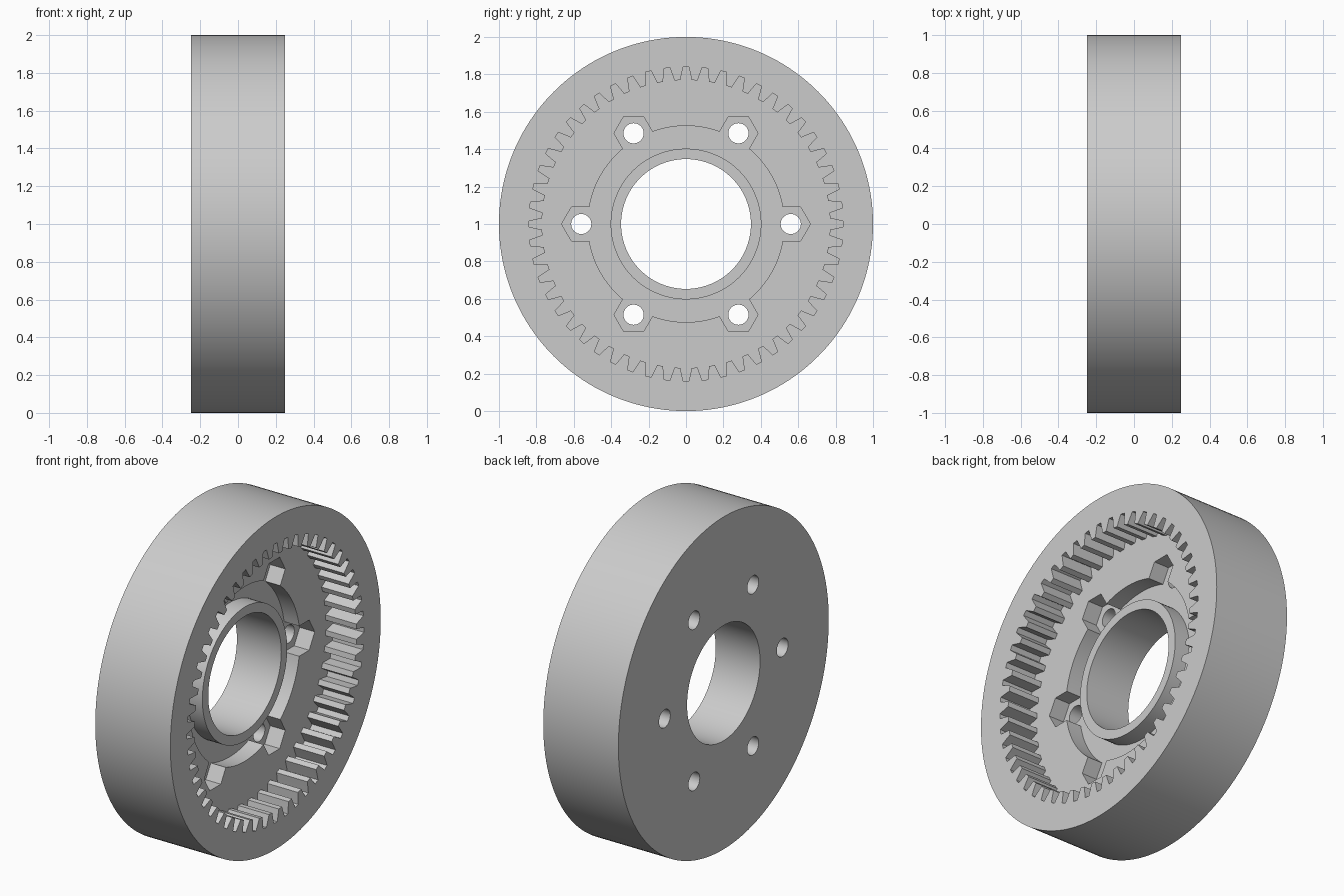
import bpy, bmesh
from math import pi, sin, cos, asin, sqrt, radians

cube = bpy.data.objects.get("Cube")
if cube:
    bpy.data.objects.remove(cube, do_unlink=True)

# Main sizes: the axle runs along x, open face towards +x
BACK, POCKET, FLOOR, FRONT = -0.25, -0.055, 0.045, 0.25
OUTER, BORE, HUB, RECESS = 1.0, 0.347, 0.403, 0.525
BOLT_CIRCLE, BOLT_R, NUT_R = 0.56, 0.054, 0.105
TEETH, TOOTH_IN, TOOTH_OUT = 52, 0.77, 0.84


def circle(r, n, cy=0.0, cz=0.0):
    return [(cy + r * cos(2 * pi * i / n), cz + r * sin(2 * pi * i / n)) for i in range(n)]


def gear_outline():
    """Inward facing straight teeth, with a gap centred on the top."""
    pitch = 2 * pi / TEETH
    middle = (TOOTH_IN + TOOTH_OUT) / 2
    flank = [(TOOTH_IN, -0.33), (middle, -0.24), (TOOTH_OUT, -0.15)]
    gap = flank + [(r, -a) for r, a in reversed(flank)]
    return [(r * cos((i + a) * pitch), r * sin((i + a) * pitch))
            for i in range(TEETH) for r, a in gap]


def recess_outline():
    """Round recess joined with six hexagonal nut pockets."""
    h = NUT_R * sin(pi / 3)
    side = BOLT_CIRCLE + NUT_R / 2
    start = asin(h / RECESS)
    sweep = pi / 3 - 2 * start
    sector = [(side, -h), (BOLT_CIRCLE + NUT_R, 0), (side, h)]
    steps = 12
    for i in range(steps + 1):
        a = start + sweep * i / steps
        sector.append((RECESS * cos(a), RECESS * sin(a)))
    points = []
    for k in range(6):
        c, s = cos(k * pi / 3), sin(k * pi / 3)
        points += [(y * c - z * s, y * s + z * c) for y, z in sector]
    return points


bm = bmesh.new()


def wall(outline, x0, x1):
    """Wall along an outline; returns its edge loops at x0 and x1."""
    rings = [[bm.verts.new((x, y, z + 1)) for y, z in outline] for x in (x0, x1)]
    n = len(outline)
    for i in range(n):
        j = (i + 1) % n
        bm.faces.new((rings[0][i], rings[0][j], rings[1][j], rings[1][i]))
    return [[bm.edges.get((r[i], r[(i + 1) % n])) for i in range(n)] for r in rings]


def cap(*loops):
    """Flat face bounded by one outer loop and any holes."""
    bmesh.ops.triangle_fill(bm, use_beauty=True, edges=[e for l in loops for e in l])


# Walls
rim_back, rim_front = wall(circle(OUTER, 160), BACK, FRONT)
gear_floor, gear_front = wall(gear_outline(), FLOOR, FRONT)
recess_low, recess_top = wall(recess_outline(), POCKET, FLOOR)
hub_low, hub_top = wall(circle(HUB, 96), POCKET, FLOOR)
bore_back, bore_top = wall(circle(BORE, 96), BACK, FLOOR)
bolts = [wall(circle(BOLT_R, 32, BOLT_CIRCLE * cos(k * pi / 3), BOLT_CIRCLE * sin(k * pi / 3)),
              BACK, POCKET) for k in range(6)]

# Flat faces
cap(rim_front, gear_front)
cap(gear_floor, recess_top)
cap(hub_top, bore_top)
cap(recess_low, hub_low, *[b[1] for b in bolts])
cap(rim_back, bore_back, *[b[0] for b in bolts])
bmesh.ops.recalc_face_normals(bm, faces=bm.faces)

mesh = bpy.data.meshes.new("ring_gear_wheel")
bm.to_mesh(mesh)
bm.free()
wheel = bpy.data.objects.new("ring_gear_wheel", mesh)
bpy.context.collection.objects.link(wheel)

# Plain grey material
grey = bpy.data.materials.new("light_grey")
grey.use_nodes = True
colour = (0.6, 0.6, 0.6, 1.0)
grey.diffuse_color = colour
grey.node_tree.nodes["Principled BSDF"].inputs["Base Color"].default_value = colour
mesh.materials.append(grey)

# Smooth round walls, sharp corners
bpy.ops.object.select_all(action="DESELECT")
wheel.select_set(True)
bpy.context.view_layer.objects.active = wheel
bpy.ops.object.shade_smooth_by_angle(angle=radians(25))
